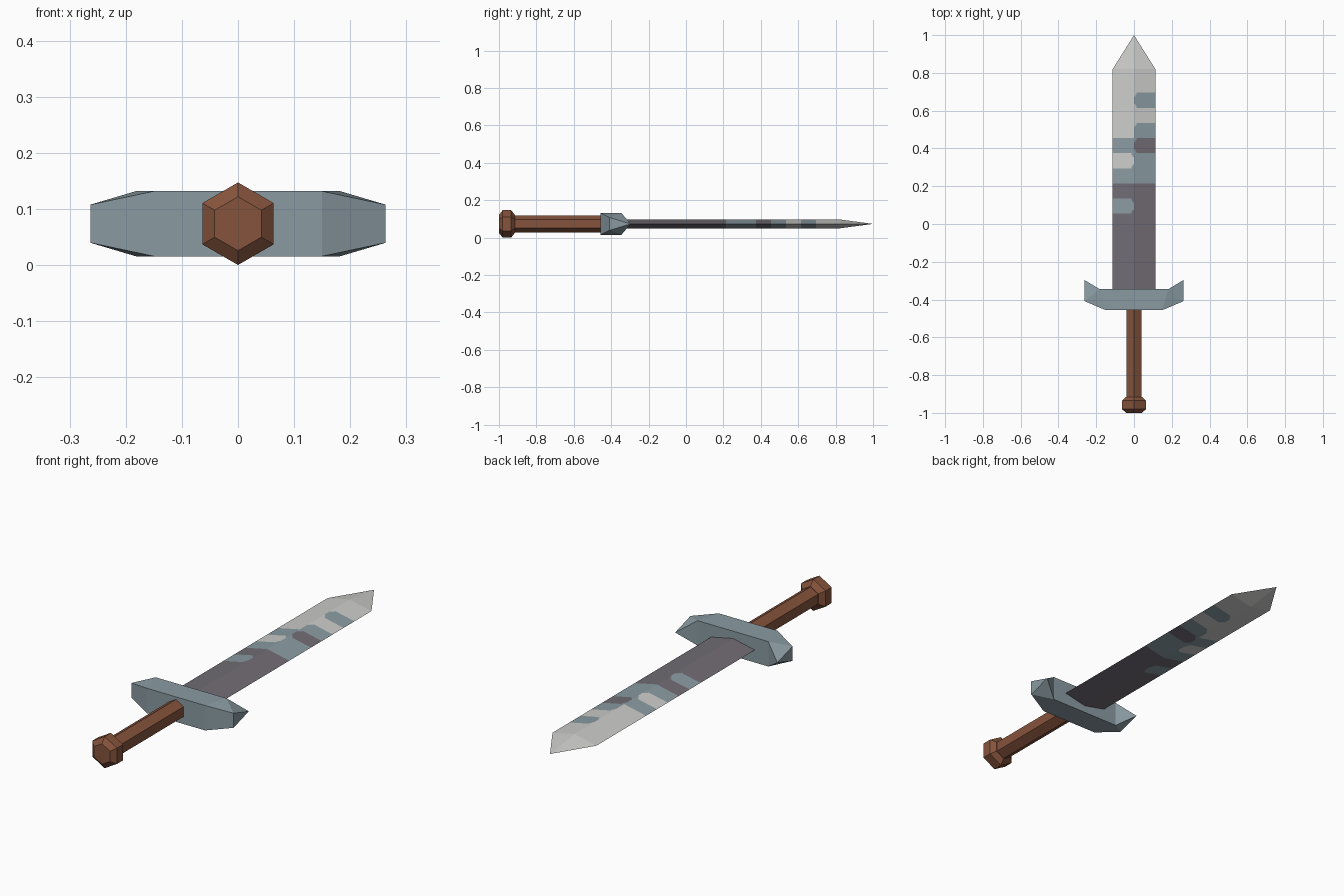
import bpy, bmesh, math

if "Cube" in bpy.data.objects:
    bpy.data.objects.remove(bpy.data.objects["Cube"])

ZC = 0.0735          # height of the sword's long axis


def material(name, rgb):
    m = bpy.data.materials.new(name)
    m.diffuse_color = (*rgb, 1)
    m.use_nodes = True
    m.node_tree.nodes["Principled BSDF"].inputs["Base Color"].default_value = m.diffuse_color
    return m


BROWN = material("brown leather", (0.235, 0.087, 0.045))
STEEL = material("blue grey steel", (0.255, 0.33, 0.365))
DARK = material("dark iron", (0.165, 0.15, 0.175))
LIGHT = material("pale silver", (0.60, 0.61, 0.59))


def finish(bm, name, mats):
    bmesh.ops.recalc_face_normals(bm, faces=bm.faces[:])
    me = bpy.data.meshes.new(name)
    bm.to_mesh(me)
    bm.free()
    for m in mats:
        me.materials.append(m)
    ob = bpy.data.objects.new(name, me)
    bpy.context.collection.objects.link(ob)
    return ob


def hex_lathe(name, profile, mat):
    """Six-sided solid along y from (y, radius) pairs, corners up and down."""
    bm = bmesh.new()
    rings = [[bm.verts.new((r * math.sin(i * math.pi / 3), y,
                            ZC + r * math.cos(i * math.pi / 3)))
              for i in range(6)] for y, r in profile]
    for a, b in zip(rings, rings[1:]):
        for i in range(6):
            j = (i + 1) % 6
            bm.faces.new((a[i], a[j], b[j], b[i]))
    bm.faces.new(rings[0])
    bm.faces.new(rings[-1])
    finish(bm, name, [mat])


# Handle
hex_lathe("pommel", [(-1.0, 0.048), (-0.98, 0.0735), (-0.935, 0.0735), (-0.915, 0.048)], BROWN)
hex_lathe("grip", [(-0.93, 0.046), (-0.44, 0.046)], BROWN)

# Guard: a bar whose ends sweep forward to a wedge
bm = bmesh.new()
end = {}
for s in (-1, 1):
    pts = {"f": (0.15, -0.456, 0.058), "b": (0.182, -0.345, 0.058), "e": (0.263, -0.408, 0.034)}
    for k, (x, y, h) in pts.items():
        for t in (-1, 1):
            end[s, k, t] = bm.verts.new((s * x, y, ZC + t * h))
    end[s, "p"] = bm.verts.new((s * 0.263, -0.296, ZC))
    f, b, e, p = [{t: end[s, k, t] for t in (-1, 1)} for k in "fbe"] + [end[s, "p"]]
    bm.faces.new((f[-1], e[-1], e[1], f[1]))
    bm.faces.new((e[-1], p, e[1]))
    bm.faces.new((b[-1], b[1], p))
    for t in (-1, 1):
        bm.faces.new((f[t], e[t], b[t]))
        bm.faces.new((e[t], p, b[t]))
for k in "fb":
    bm.faces.new((end[-1, k, -1], end[1, k, -1], end[1, k, 1], end[-1, k, 1]))
for t in (-1, 1):
    bm.faces.new((end[-1, "f", t], end[1, "f", t], end[1, "b", t], end[-1, "b", t]))
finish(bm, "guard", [STEEL])


# Blade colour rule: bands along the length with round-ended notches per half
def in_patch(x, y, y0, y1, r=0.03):
    mid, half = (y0 + y1) / 2, (y1 - y0) / 2
    if abs(y - mid) > half:
        return False
    dx = max(0, r - abs(x))
    dy = max(0, abs(y - mid) - (half - r))
    return dx * dx + dy * dy <= r * r


def blade_colour(x, y):                      # 0 dark, 1 steel, 2 light
    if x > 0:
        if in_patch(x, y, 0.375, 0.455):
            return 0
        if in_patch(x, y, 0.615, 0.695) or in_patch(x, y, 0.435, 0.535):
            return 1
    else:
        if in_patch(x, y, 0.055, 0.135):
            return 1
        if in_patch(x, y, 0.295, 0.375):
            return 2
    return 0 if y < 0.215 else 1 if y < 0.455 else 2


# Blade: diamond section, sliced finely where the pattern lies
W, H = 0.113, 0.024
cols = [0, 0.007, 0.014, 0.021, 0.03, W]
xs = [-c for c in reversed(cols[1:])] + cols
ys = [-0.36] + [0.055 + 0.01 * i for i in range(65)] + [0.82]
bm = bmesh.new()
tip = (0, 1.0, ZC)
for t in (-1, 1):
    rows = [[bm.verts.new((x, y, ZC + t * H * (1 - abs(x) / W))) for x in xs] for y in ys]
    for j in range(len(ys) - 1):
        for i in range(len(xs) - 1):
            fc = bm.faces.new((rows[j][i], rows[j][i + 1], rows[j + 1][i + 1], rows[j + 1][i]))
            fc.material_index = blade_colour((xs[i] + xs[i + 1]) / 2, (ys[j] + ys[j + 1]) / 2)
    top = bm.verts.new(tip)
    for i in range(len(xs) - 1):
        bm.faces.new((rows[-1][i], rows[-1][i + 1], top)).material_index = 2
bmesh.ops.remove_doubles(bm, verts=bm.verts[:], dist=1e-5)
bmesh.ops.holes_fill(bm, edges=bm.edges[:], sides=0)
finish(bm, "blade", [DARK, STEEL, LIGHT])
